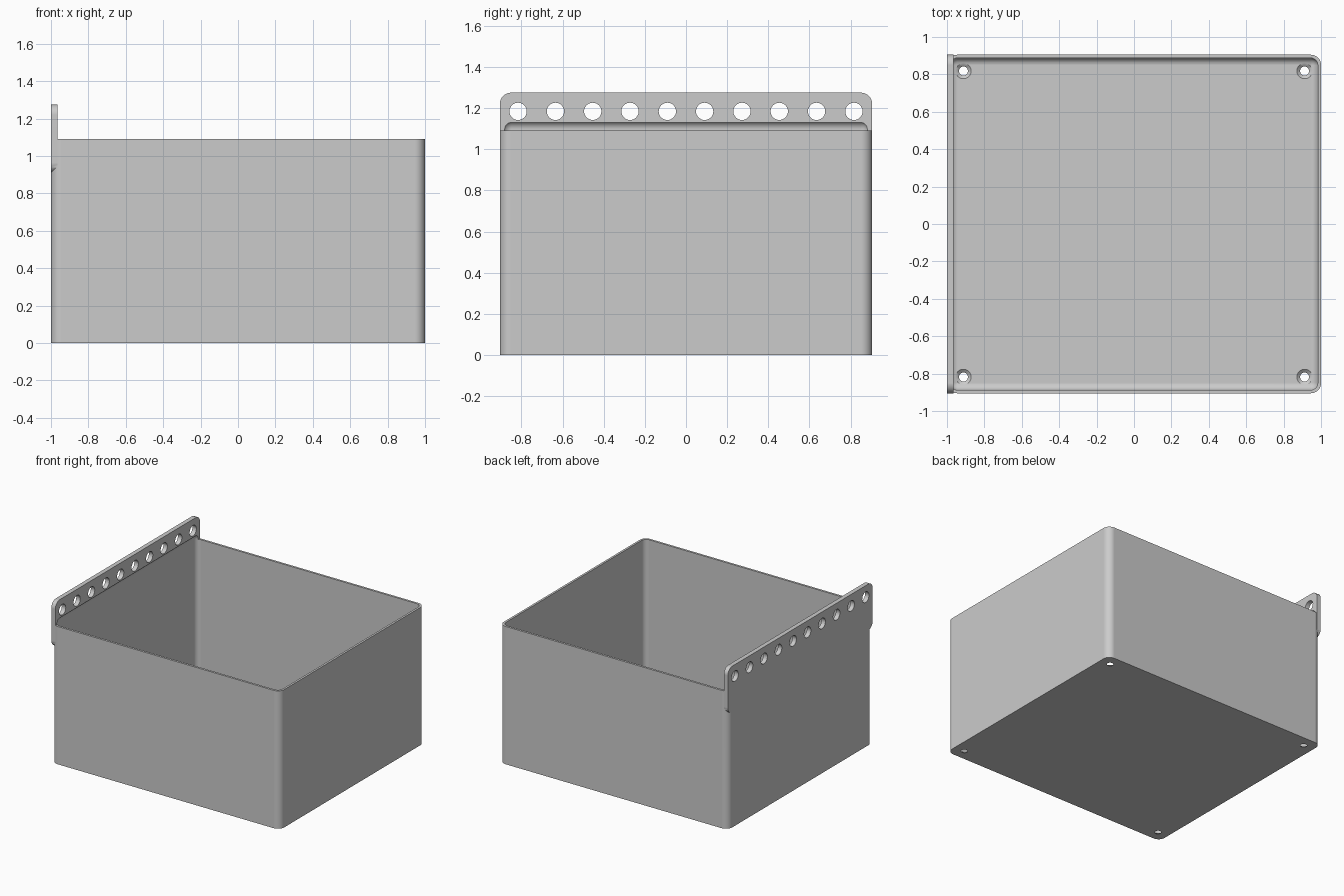
import bpy
import bmesh
import math
from mathutils import Matrix, Vector

cube = bpy.data.objects.get("Cube")
if cube:
    bpy.data.objects.remove(cube, do_unlink=True)

grey = bpy.data.materials.new("plain grey")
grey.use_nodes = True
colour = (0.6, 0.6, 0.6, 1)
grey.diffuse_color = colour
grey.node_tree.nodes["Principled BSDF"].inputs["Base Color"].default_value = colour

HALF_Y = 0.905
WALL = 0.017


def finish(name, bm):
    bmesh.ops.recalc_face_normals(bm, faces=bm.faces)
    mesh = bpy.data.meshes.new(name)
    bm.to_mesh(mesh)
    bm.free()
    mesh.materials.append(grey)
    ob = bpy.data.objects.new(name, mesh)
    bpy.context.collection.objects.link(ob)
    return ob


def rounded_box(name, low, high, radius, axis=None):
    """Box between two corners; rounds edges along one axis, or all edges."""
    low, high = Vector(low), Vector(high)
    bm = bmesh.new()
    bmesh.ops.create_cube(bm, size=1)
    for v in bm.verts:
        v.co = (low + high) / 2 + v.co * (high - low)
    edges = [e for e in bm.edges if axis is None
             or abs((e.verts[0].co - e.verts[1].co).normalized()[axis]) > 0.9]
    bmesh.ops.bevel(bm, geom=edges, offset=radius, segments=8,
                    profile=0.5, affect='EDGES')
    return finish(name, bm)


def cones(name, places, r_low, r_high, depth, turn=Matrix()):
    """Set of equal cones or cylinders, for cutting holes."""
    bm = bmesh.new()
    for p in places:
        bmesh.ops.create_cone(bm, cap_ends=True, segments=32, radius1=r_low,
                              radius2=r_high, depth=depth,
                              matrix=Matrix.Translation(p) @ turn)
    return finish(name, bm)


def combine(target, tool, operation):
    mod = target.modifiers.new(operation.lower(), 'BOOLEAN')
    mod.operation = operation
    mod.solver = 'EXACT'
    mod.object = tool
    bpy.context.view_layer.objects.active = target
    bpy.ops.object.modifier_apply(modifier=mod.name)
    bpy.data.objects.remove(tool, do_unlink=True)


# Outer shell with rounded upright corners
box = rounded_box("storage_box", (-1, -HALF_Y, 0), (1, HALF_Y, 1.09), 0.055, 2)

# Hanging strip with rounded ends, flush with the wall
strip = rounded_box("hanging_strip", (-1, -HALF_Y, 0.91),
                    (-0.965, HALF_Y, 1.275), 0.055, 0)
combine(box, strip, 'UNION')

# Rounded cavity, which also bites a little into the strip
cavity = rounded_box("cavity_cutter", (WALL - 1, WALL - HALF_Y, WALL),
                     (1 - WALL, HALF_Y - WALL, 1.137), 0.04)
combine(box, cavity, 'DIFFERENCE')

# Row of ten holes through the strip
row = [(-0.98, -0.816 + i * 1.632 / 9, 1.184) for i in range(10)]
combine(box, cones("strip_hole_cutter", row, 0.042, 0.042, 0.2,
                   Matrix.Rotation(math.pi / 2, 4, 'Y')), 'DIFFERENCE')

# Countersunk screw holes in the floor corners
corners = [(x, y) for x in (-0.912, 0.912) for y in (-0.818, 0.818)]
combine(box, cones("screw_hole_cutter", [(x, y, 0) for x, y in corners],
                   0.024, 0.024, 0.1), 'DIFFERENCE')
combine(box, cones("countersink_cutter",
                   [(x, y, 0.014) for x, y in corners],
                   0.024, 0.052, 0.024), 'DIFFERENCE')

# Smooth curves, crisp rims and flat walls
bpy.ops.object.select_all(action='DESELECT')
box.select_set(True)
bpy.context.view_layer.objects.active = box
bpy.ops.object.shade_smooth_by_angle(angle=math.radians(30))
weighted = box.modifiers.new("flat walls", 'WEIGHTED_NORMAL')
weighted.keep_sharp = True
